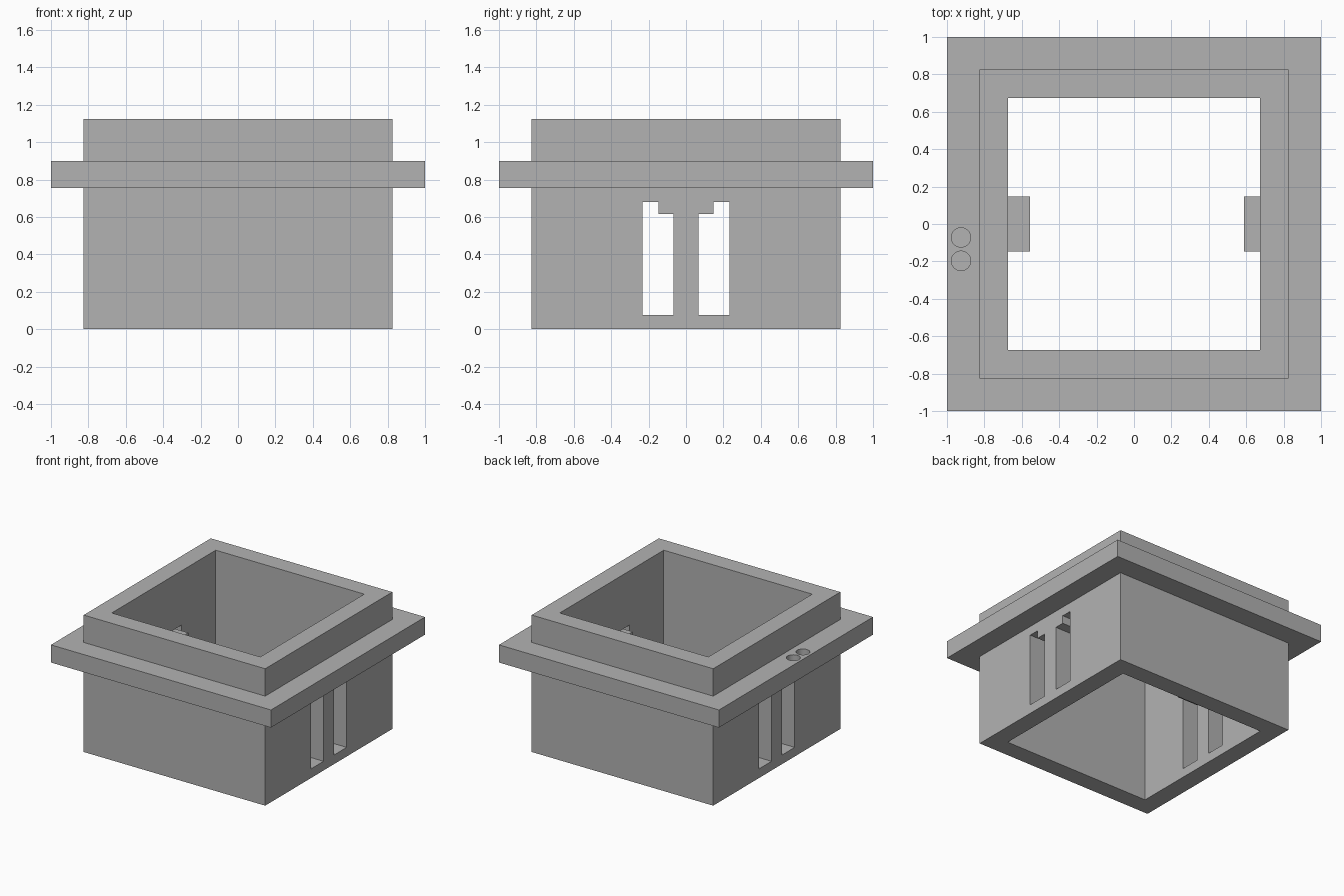
import bpy, bmesh
from math import radians

old = bpy.data.objects.get("Cube")
if old:
    bpy.data.objects.remove(old, do_unlink=True)

grey = bpy.data.materials.new("plain grey")
grey.use_nodes = True
grey.diffuse_color = (0.448, 0.448, 0.448, 1)
grey.node_tree.nodes["Principled BSDF"].inputs["Base Color"].default_value = grey.diffuse_color


def make_object(name, bm):
    bmesh.ops.recalc_face_normals(bm, faces=bm.faces)
    mesh = bpy.data.meshes.new(name)
    bm.to_mesh(mesh)
    bm.free()
    mesh.materials.append(grey)
    obj = bpy.data.objects.new(name, mesh)
    bpy.context.collection.objects.link(obj)
    return obj


def square_ring(name, profile):
    """Sweep a closed (half width, z) profile around a square."""
    bm = bmesh.new()
    loops = [[bm.verts.new((sx * w, sy * w, z)) for w, z in profile]
             for sx, sy in ((-1, -1), (1, -1), (1, 1), (-1, 1))]
    n = len(profile)
    for i in range(4):
        a, b = loops[i], loops[(i + 1) % 4]
        for j in range(n):
            k = (j + 1) % n
            bm.faces.new((a[j], b[j], b[k], a[k]))
    return make_object(name, bm)


def prism_x(name, outline, x0, x1):
    """Extrude a (y, z) outline along x."""
    bm = bmesh.new()
    face = bm.faces.new([bm.verts.new((x0, y, z)) for y, z in outline])
    out = bmesh.ops.extrude_face_region(bm, geom=[face])
    verts = [v for v in out["geom"] if isinstance(v, bmesh.types.BMVert)]
    bmesh.ops.translate(bm, verts=verts, vec=(x1 - x0, 0, 0))
    return make_object(name, bm)


def cut(target, cutter):
    mod = target.modifiers.new(cutter.name, 'BOOLEAN')
    mod.operation = 'DIFFERENCE'
    mod.solver = 'EXACT'
    mod.object = cutter
    bpy.context.view_layer.objects.active = target
    bpy.ops.object.modifier_apply(modifier=mod.name)
    bpy.data.objects.remove(cutter, do_unlink=True)


OUTER, INNER, FLANGE = 0.825, 0.675, 1.0

# Open square sleeve with a projecting flange
body = square_ring("flanged_sleeve", [
    (INNER, 0), (OUTER, 0), (OUTER, 0.755), (FLANGE, 0.755),
    (FLANGE, 0.9), (OUTER, 0.9), (OUTER, 1.125), (INNER, 1.125)])

# Pairs of stepped slots through both side walls
for s in (-1, 1):
    slot = [(s * y, z) for y, z in (
        (0.067, 0.075), (0.233, 0.075), (0.233, 0.68),
        (0.148, 0.68), (0.148, 0.615), (0.067, 0.615))]
    cut(body, prism_x("slot_cutter", slot, -0.95, 0.95))

# Two shallow round sockets in the flange
for y in (-0.072, -0.197):
    bpy.ops.mesh.primitive_cylinder_add(vertices=32, radius=0.052, depth=0.2,
                                        location=(-0.925, y, 0.94))
    socket = bpy.context.object
    socket.name = "socket_cutter"
    socket.data.materials.append(grey)
    cut(body, socket)

# Catches on the inner side walls, between the slots
bar = [(-0.148, 0.615), (0.148, 0.615), (0.148, 0.68), (-0.148, 0.68)]
prism_x("right_catch", bar, -INNER, -0.555)
prism_x("left_catch", bar, INNER, 0.588)

# Smooth only the round socket walls
bpy.ops.object.select_all(action='DESELECT')
body.select_set(True)
bpy.context.view_layer.objects.active = body
bpy.ops.object.shade_smooth_by_angle(angle=radians(30))
